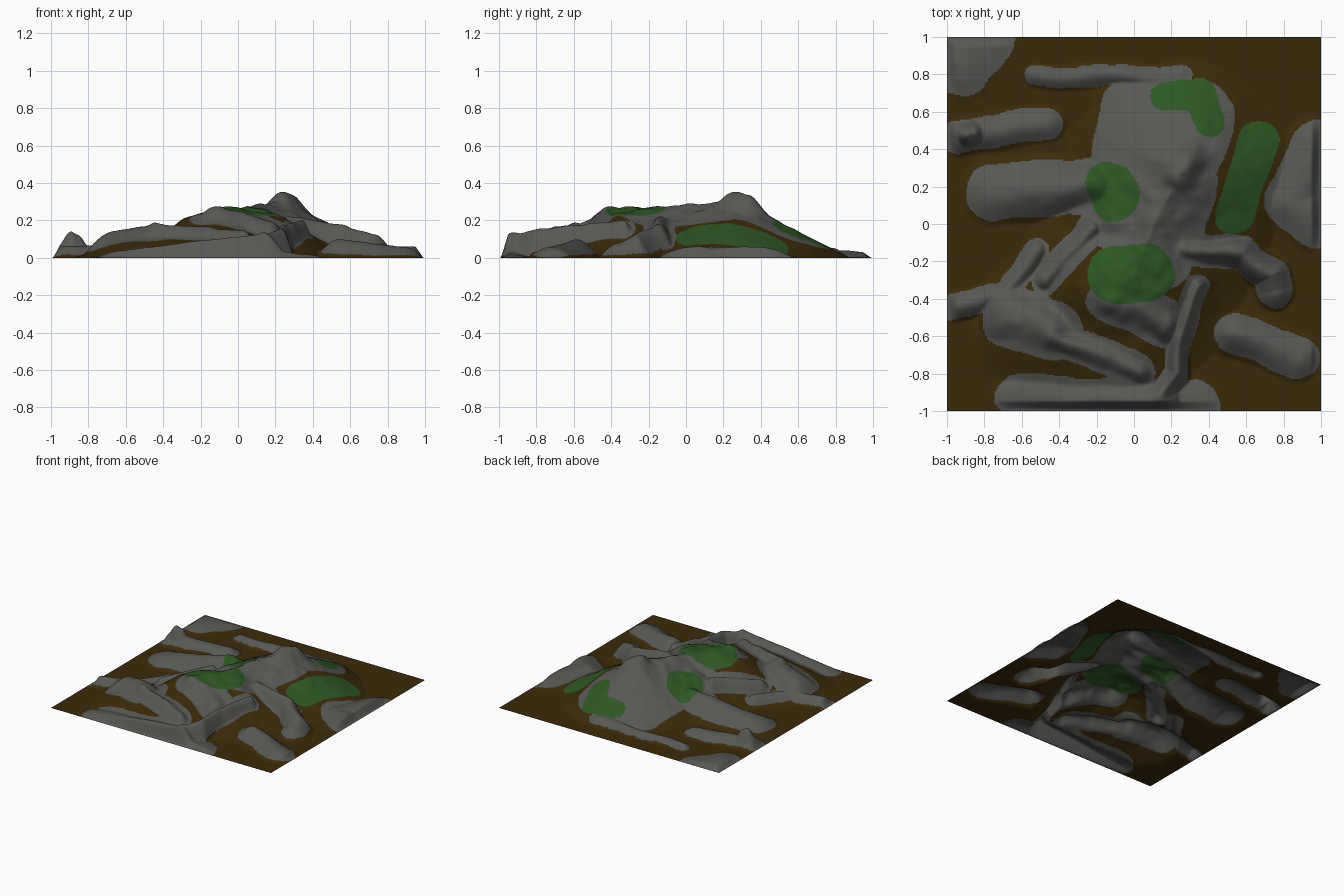
import bpy, bmesh, math
from mathutils import Vector, noise

if "Cube" in bpy.data.objects:
    bpy.data.objects.remove(bpy.data.objects["Cube"])

N = 290  # grid cells per side

# Every path: half width, start height, end height, then x, y points
MOUNTAIN = (0.6, 0.32, 0.24, 0.24, 0.27, 0, -0.27)

# Swells of ground that carry no colour of their own
SWELLS = [
    (0.5, 0.265, 0.26, -0.1, -0.32, 0.08, -0.28),    # front plateau
    (0.42, 0.12, 0.14, -0.48, -0.55, -0.05, -0.64),  # front left terrace
    (0.2, 0.335, 0.32, 0.24, 0.25, 0.29, 0.33),      # summit
    (0.09, 0.14, 0.12, -0.9, 0.47, -0.87, 0.48),     # left knob
]

RIDGES = [
    (0.22, 0.13, 0.26, 0.32, 0.55, 0.22, 0.3),       # back shelf
    (0.24, 0.25, 0.24, 0.21, 0.22, 0.08, -0.15),     # spine
    (0.17, 0.07, 0.2, -0.02, 0.6, -0.08, 0.02),      # west shelf
    (0.17, 0.04, 0.02, -0.93, 0.86, -0.8, 0.98),     # back left corner
    (0.055, 0.04, 0.05, -0.53, 0.79, 0.25, 0.79),    # back ridge
    (0.09, 0.07, 0.05, -0.95, 0.46, -0.47, 0.54),    # upper left ridge
    (0.15, 0.07, 0.18, -0.75, 0.17, -0.2, 0.21),     # left ridge
    (0.08, 0.19, 0.13, -0.22, -0.02, -0.46, -0.29),  # left spur
    (0.065, 0.08, 0.06, -0.52, -0.15, -0.68, -0.37, -1, -0.45),
    (0.17, 0.15, 0.18, -0.65, -0.49, -0.44, -0.56),  # front left hump
    (0.09, 0.18, 0.15, -0.45, -0.6, 0.02, -0.78),    # its tail
    (0.12, 0.26, 0.2, -0.14, -0.42, 0.02, -0.46, 0.16, -0.53),  # apron
    (0.065, 0.2, 0.13, 0.34, -0.33, 0.25, -0.6, 0.22, -0.8, 0.12, -0.92),
    (0.12, 0.04, 0.13, -0.62, -0.92, 0.12, -0.95),   # front ridge
    (0.13, 0.05, 0.02, 0.15, -0.98, 0.33, -0.96),    # its right foot
    (0.11, 0.1, 0.06, 0.53, -0.59, 0.88, -0.71),     # front right ridge
    (0.09, 0.22, 0.08, 0.28, -0.13, 0.58, -0.16, 0.73, -0.27, 0.75, -0.36),
    (0.15, 0.06, 0.06, 0.97, 0.4, 0.85, 0.13, 0.97, 0.02),  # right mound
]

GRASS = [
    (0.16, 0, 0, -0.09, -0.27, 0.06, -0.27),
    (0.13, 0, 0, -0.13, 0.21, -0.1, 0.15),
    (0.08, 0, 0, 0.18, 0.69, 0.35, 0.69, 0.4, 0.54),
    (0.105, 0, 0, 0.54, 0.05, 0.67, 0.45),
]


def prepare(path):
    """Turn a path into its half width and straight segments."""
    r, h0, h1, *flat = path
    pts = list(zip(flat[::2], flat[1::2]))
    n = len(pts) - 1
    return r, [(*pts[k], pts[k + 1][0] - pts[k][0], pts[k + 1][1] - pts[k][1],
                h0 + (h1 - h0) * k / n, (h1 - h0) / n) for k in range(n)]


def nearest(segments, x, y):
    """Distance to a path and the path height at the nearest point."""
    best = (9.0, 0.0)
    for ax, ay, dx, dy, h, rise in segments:
        t = ((x - ax) * dx + (y - ay) * dy) / (dx * dx + dy * dy)
        t = min(1.0, max(0.0, t))
        best = min(best, (math.hypot(x - ax - t * dx, y - ay - t * dy), h + rise * t))
    return best


mountain = prepare(MOUNTAIN)
swells = [prepare(p) for p in SWELLS]
ridges = [prepare(p) for p in RIDGES]
grasses = [prepare(p) for p in GRASS]


def bump(d, r, h):
    q = d / r
    return (h * (1 - q * q) ** 1.7) ** 8 if q < 1 else 0.0


def terrain(x, y):
    """Height, rock measure and grass measure (positive = inside) at a point."""
    edge = min(1.0, max(0.0, (0.99 - max(abs(x), abs(y))) * 25))
    n = noise.noise(Vector((x * 7, y * 7, 0))) + noise.noise(Vector((x * 15, y * 15, 2))) / 2
    x += 0.02 * noise.noise(Vector((x * 4, y * 4, 5)))
    y += 0.02 * noise.noise(Vector((x * 4, y * 4, 9)))
    d, h = nearest(mountain[1], x, y)
    total = (h * max(0.0, 1 - d / mountain[0])) ** 8
    for r, segments in swells:
        d, h = nearest(segments, x, y)
        total += bump(d, r, h)
    rock = -9.0
    for r, segments in ridges:
        d, h = nearest(segments, x, y)
        rock = max(rock, r - d)
        total += bump(d, 1.3 * r, h)
    grass = max(r - nearest(s, x, y)[0] for r, s in grasses)
    return total ** 0.125 * (0.98 + 0.06 * n) * edge, rock + 0.012 * n, grass + 0.006 * n


def material(name, rgb):
    m = bpy.data.materials.new(name)
    m.diffuse_color = (*rgb, 1)
    m.use_nodes = True
    m.node_tree.nodes["Principled BSDF"].inputs["Base Color"].default_value = m.diffuse_color
    return m


# Terrain sheet
bm = bmesh.new()
bmesh.ops.create_grid(bm, x_segments=N, y_segments=N, size=1)
info = {}
for v in bm.verts:
    v.co.z, rock, grass = terrain(v.co.x, v.co.y)
    info[v] = (rock, grass)

# Earth in the valleys, rock on the ridges, grass on the patches
for f in bm.faces:
    f.smooth = True
    rock = sum(info[v][0] for v in f.verts)
    grass = sum(info[v][1] for v in f.verts)
    f.material_index = 2 if grass > 0 else 1 if rock > 0 else 0

mesh = bpy.data.meshes.new("terrain")
bm.to_mesh(mesh)
bm.free()
mesh.materials.append(material("brown earth", (0.044, 0.023, 0.003)))
mesh.materials.append(material("grey rock", (0.095, 0.095, 0.088)))
mesh.materials.append(material("green grass", (0.027, 0.095, 0.018)))
bpy.context.collection.objects.link(bpy.data.objects.new("terrain", mesh))
